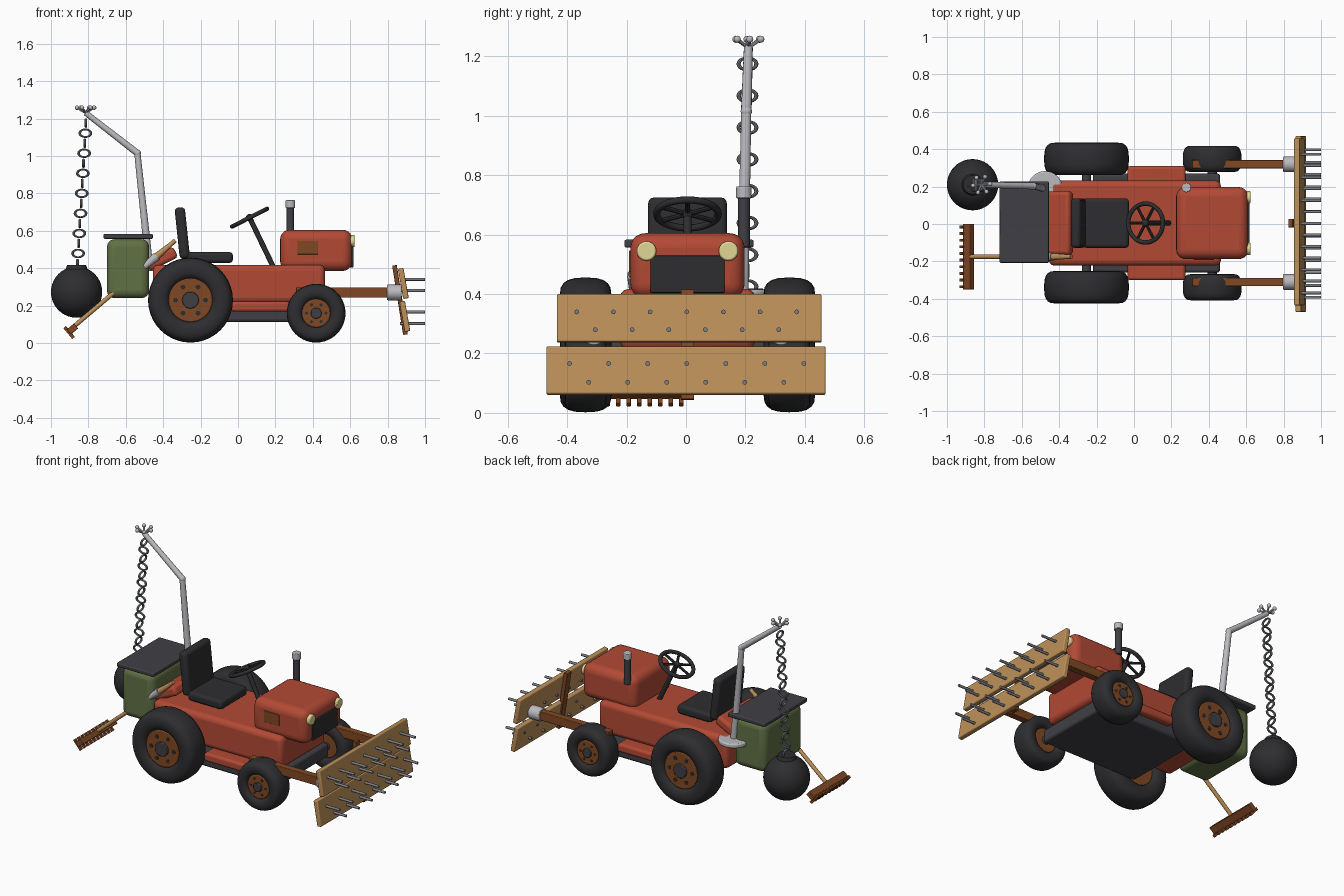
import bpy, bmesh
from math import pi, cos, sin, radians
from mathutils import Vector, Matrix

if "Cube" in bpy.data.objects:
    bpy.data.objects.remove(bpy.data.objects["Cube"])

C = 0.005  # lateral centre line of the tractor


def mat(name, r, g, b):
    m = bpy.data.materials.new(name)
    m.diffuse_color = (r, g, b, 1)
    m.use_nodes = True
    m.node_tree.nodes["Principled BSDF"].inputs["Base Color"].default_value = m.diffuse_color
    return m


RED = mat("red_paint", 0.45, 0.068, 0.035)
DARK = mat("dark_rubber", 0.027, 0.027, 0.03)
LID = mat("charcoal", 0.05, 0.05, 0.06)
WOOD = mat("pale_wood", 0.51, 0.28, 0.10)
RUST = mat("rusty_brown", 0.22, 0.065, 0.018)
GREEN = mat("green", 0.12, 0.165, 0.06)
CREAM = mat("lamp_cream", 0.75, 0.68, 0.3)
STEEL = mat("steel", 0.2, 0.21, 0.23)
PALE = mat("pale_metal", 0.5, 0.5, 0.53)


def finish(name, bm, m, loc=(0, 0, 0), bevel=0, segs=3, tilt=0):
    bmesh.ops.recalc_face_normals(bm, faces=bm.faces)
    me = bpy.data.meshes.new(name)
    bm.to_mesh(me)
    bm.free()
    ob = bpy.data.objects.new(name, me)
    bpy.context.collection.objects.link(ob)
    ob.location = loc
    ob.rotation_euler[1] = radians(tilt)
    if m:
        me.materials.append(m)
    if bevel:
        mod = ob.modifiers.new("bevel", 'BEVEL')
        mod.width, mod.segments = bevel, segs
    bpy.ops.object.select_all(action='DESELECT')
    ob.select_set(True)
    bpy.context.view_layer.objects.active = ob
    bpy.ops.object.shade_smooth_by_angle(angle=radians(40))
    return ob


def box(name, loc, size, m, bevel=0.006, tilt=0, segs=3):
    bm = bmesh.new()
    bmesh.ops.create_cube(bm, size=1)
    bmesh.ops.scale(bm, vec=size, verts=bm.verts)
    return finish(name, bm, m, loc, bevel, segs, tilt)


def rod(name, a, b, r, m, r2=None, n=16, bevel=0):
    a, b = Vector(a), Vector(b)
    bm = bmesh.new()
    rot = (b - a).to_track_quat('Z', 'Y').to_matrix().to_4x4()
    bmesh.ops.create_cone(bm, cap_ends=True, segments=n, radius1=r, radius2=r if r2 is None else r2,
                          depth=(b - a).length, matrix=rot)
    return finish(name, bm, m, (a + b) / 2, bevel, 2)


def ball(name, loc, r, m, n=12):
    bm = bmesh.new()
    bmesh.ops.create_uvsphere(bm, u_segments=n * 2, v_segments=n, radius=r)
    return finish(name, bm, m, loc)


def lathe(name, profile, axis, loc, m, n=40):
    # closed profile of (radius, offset along axis)
    side = Vector((0, 1, 0)) if axis == 'Y' else Vector((0, 0, 1))
    bm = bmesh.new()
    vs = [bm.verts.new(Vector((r, 0, 0)) + side * t) for r, t in profile]
    es = [bm.edges.new((vs[i], vs[(i + 1) % len(vs)])) for i in range(len(vs))]
    bmesh.ops.spin(bm, geom=vs + es, cent=(0, 0, 0), axis=side, angle=2 * pi, steps=n, use_merge=True)
    bmesh.ops.remove_doubles(bm, verts=bm.verts, dist=1e-5)
    return finish(name, bm, m, loc)


def ring_profile(R, a, b, p=1.0, n=16):
    f = lambda v: abs(v) ** p * (1 if v > 0 else -1)
    return [(R + a * f(cos(2 * pi * i / n)), b * f(sin(2 * pi * i / n))) for i in range(n)]


# wheels, rims, hubs, bolts and axles
for pre, x, R, w, rim in (("rear", -0.254, 0.227, 0.087, 0.118), ("front", 0.418, 0.157, 0.07, 0.077)):
    for s in (1, -1):
        c = Vector((x, C + s * 0.343, R + 0.002))
        Y = Vector((0, s, 0))
        mid = (R + rim * 0.9) / 2
        lathe(pre + "_tyre", ring_profile(mid, R - mid, w, 0.72, 20), 'Y', c, DARK)
        rod(pre + "_rim", c - Y * w * 0.7, c + Y * w * 0.78, rim, RUST, n=32, bevel=0.006)
        rod(pre + "_hub", c, c + Y * w * 0.95, rim * 0.38, LID, n=20, bevel=0.004)
        for k in range(6):
            d = Vector((cos(k * pi / 3), 0, sin(k * pi / 3))) * rim * 0.68
            rod(pre + "_bolt", c + d, c + d + Y * w * 0.81, rim * 0.11, DARK, n=10)
    rod(pre + "_axle", (x, C - 0.33, R), (x, C + 0.33, R), 0.025, LID)

# body, chassis and running boards
box("body", (0.005, C, 0.315), (0.92, 0.455, 0.205), RED, 0.03)
box("chassis", (0.12, C, 0.155), (0.68, 0.53, 0.085), LID, 0.015)
box("running_board", (0.12, C, 0.195), (0.31, 0.61, 0.055), RED, 0.015)
box("rear_deck", (-0.41, C, 0.45), (0.17, 0.34, 0.065), RED, 0.02, -26)

# hood with grille, headlights, patch and exhaust
box("hood", (0.418, C, 0.495), (0.385, 0.385, 0.22), RED, 0.05, segs=5)
box("grille", (0.603, C, 0.467), (0.03, 0.25, 0.125), DARK, 0.004)
for s in (1, -1):
    rod("headlight", (0.59, C + s * 0.138, 0.545), (0.624, C + s * 0.138, 0.545), 0.033, CREAM, n=24, bevel=0.006)
box("hood_patch", (0.373, C - 0.192, 0.51), (0.11, 0.01, 0.072), RUST, 0.002)
rod("exhaust", (0.28, 0.195, 0.56), (0.28, 0.195, 0.73), 0.02, LID)
rod("exhaust_cap", (0.28, 0.195, 0.722), (0.28, 0.195, 0.763), 0.026, PALE, bevel=0.004)

# seat
box("seat_cushion", (-0.15, C, 0.457), (0.245, 0.265, 0.058), DARK, 0.018)
box("seat_back", (-0.298, C, 0.588), (0.055, 0.265, 0.275), DARK, 0.02, -6)

# steering wheel with spokes and column
hub = Vector((0.062, C, 0.67))
wheel = lathe("steering_wheel", ring_profile(0.104, 0.012, 0.012, n=10), 'Z', hub, DARK)
wheel.rotation_euler[1] = radians(-27)
for k in range(3):
    d = Matrix.Rotation(radians(-27), 3, 'Y') @ Vector((cos(k * pi / 3), sin(k * pi / 3), 0)) * 0.104
    rod("steering_spoke", hub - d, hub + d, 0.008, DARK, n=8)
ball("steering_hub", hub, 0.02, DARK, 8)
rod("steering_column", hub, (0.187, C, 0.41), 0.014, DARK)

# rear bin and lid
box("bin", (-0.588, C, 0.397), (0.225, 0.39, 0.315), GREEN, 0.04, segs=4)
box("bin_lid", (-0.587, 0.01, 0.57), (0.263, 0.435, 0.026), LID, 0.006)

# crane post, boom and prongs
rod("crane_base", (-0.475, 0.19, 0.385), (-0.475, 0.19, 0.415), 0.093, PALE, n=32, bevel=0.008)
elbow, tip = Vector((-0.538, 0.203, 1.015)), Vector((-0.815, 0.21, 1.23))
rod("crane_post", (-0.473, 0.19, 0.4), elbow, 0.021, PALE, 0.017)
rod("crane_boom", elbow, tip, 0.018, PALE, 0.015)
ball("crane_elbow", elbow, 0.019, PALE)
for k in range(6):
    a = k * pi / 3 + 0.1
    end = tip + Vector((0.046 * cos(a), 0.046 * sin(a), 0.028))
    rod("prong", tip, end, 0.006, PALE, n=8)
    ball("prong_tip", end, 0.012, PALE, 8)

# chain and wrecking ball
for i in range(15):
    t = i / 14
    link = lathe("chain_link", ring_profile(0.03, 0.007, 0.007, n=8), 'Y',
                 (-0.813 - 0.045 * t, 0.207, 1.175 - 0.75 * t), STEEL, 20)
    link.scale[2] = 0.68
    link.rotation_euler[2] = 0 if i % 2 else pi / 2
ball("wrecking_ball", (-0.863, 0.21, 0.272), 0.137, DARK, 20)
rod("ball_collar", (-0.863, 0.21, 0.375), (-0.863, 0.21, 0.418), 0.065, DARK, 0.05, 20)

# rake: handle, grip, head and teeth
top, low = Vector((-0.335, -0.175, 0.548)), Vector((-0.88, -0.175, 0.086))
d = (low - top).normalized()
rod("rake_handle", top, low, 0.012, WOOD)
rod("rake_grip", top, top + d * 0.15, 0.01, WOOD, 0.02)
rod("rake_collar", top + d * 0.13, top + d * 0.215, 0.024, PALE, 0.016)
box("rake_head", (-0.885, -0.175, 0.075), (0.035, 0.35, 0.05), RUST, 0.003, 50)
for i in range(10):
    box("rake_tooth", (-0.903, -0.335 + i * 0.0355, 0.056), (0.075, 0.015, 0.018), RUST, 0.002, 50)

# push arms and couplings
for s in (1, -1):
    y = C + s * 0.315
    box("push_arm", (0.56, y, 0.27), (0.5, 0.045, 0.055), RUST, 0.004)
    rod("coupling", (0.797, y, 0.27), (0.875, y, 0.27), 0.042, PALE, n=24, bevel=0.005)

# spiked planks with centre strap
box("plank_strap", (0.866, 0.005, 0.23), (0.025, 0.045, 0.375), RUST, 0.003, -9)
box("upper_plank", (0.884, 0.011, 0.318), (0.03, 0.892, 0.163), WOOD, 0.006, -10)
box("lower_plank", (0.892, 0, 0.142), (0.03, 0.94, 0.163), WOOD, 0.006, -10)
for z, y0, step, n in ((0.34, -0.368, 0.1235, 7), (0.28, -0.305, 0.1235, 6),
                       (0.166, -0.392, 0.1315, 7), (0.103, -0.328, 0.1315, 6)):
    for i in range(n):
        rod("spike", (0.865, y0 + i * step, z), (1.0, y0 + i * step, z), 0.008, STEEL, n=10)
